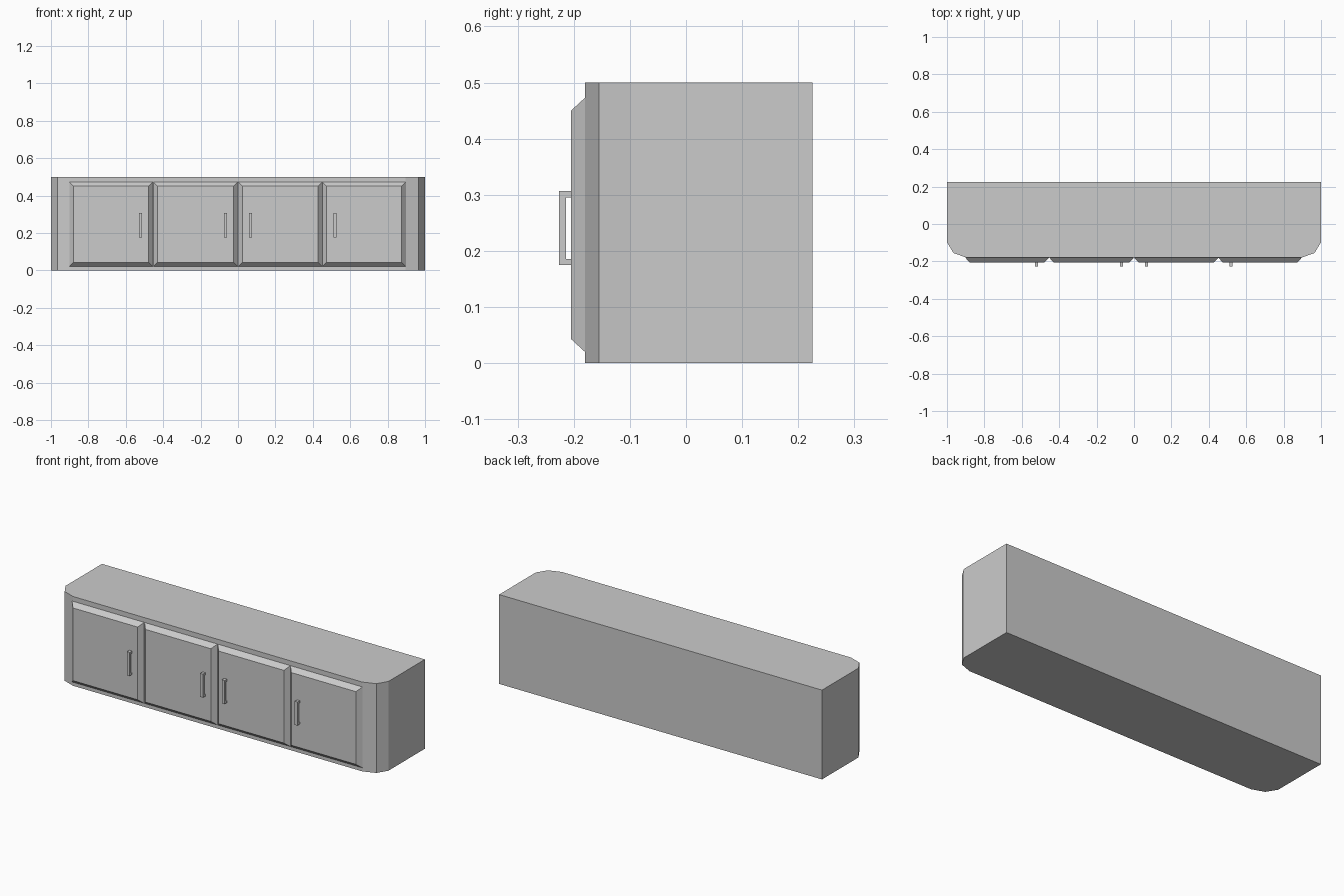
import bpy, bmesh

if "Cube" in bpy.data.objects:
    bpy.data.objects.remove(bpy.data.objects["Cube"])


def make_object(name, verts, faces):
    mesh = bpy.data.meshes.new(name)
    mesh.from_pydata(verts, [], faces)
    bm = bmesh.new()
    bm.from_mesh(mesh)
    bmesh.ops.recalc_face_normals(bm, faces=bm.faces)
    bm.to_mesh(mesh)
    bm.free()
    obj = bpy.data.objects.new(name, mesh)
    bpy.context.collection.objects.link(obj)
    return obj


def loft(name, start, end):
    """Join two matching outlines into a closed solid."""
    n = len(start)
    sides = [(i, (i + 1) % n, n + (i + 1) % n, n + i) for i in range(n)]
    caps = [tuple(range(n)), tuple(range(n, 2 * n))]
    return make_object(name, start + end, sides + caps)


# Cabinet body: plan outline with faceted front corners
half = [(1, 0.225), (1, -0.098), (0.965, -0.155), (0.895, -0.18)]
plan = half + [(-x, y) for x, y in reversed(half)]
loft("cabinet_body", [(x, y, 0) for x, y in plan], [(x, y, 0.5) for x, y in plan])

FACE_Y, DOOR_Y = -0.18, -0.205


def door(name, x0, x1, z0=0.02, z1=0.473, inset=0.023):
    def rect(d, y):
        return [(x0 + d, y, z0 + d), (x1 - d, y, z0 + d),
                (x1 - d, y, z1 - d), (x0 + d, y, z1 - d)]
    loft(name, rect(0, FACE_Y), rect(inset, DOOR_Y))


def handle(name, x, width=0.017):
    # U-shaped side profile in (y, z), extruded across the width
    root, grip, tip = DOOR_Y + 0.003, -0.2135, -0.2265
    profile = [(root, 0.175), (tip, 0.175), (tip, 0.307), (root, 0.307),
               (root, 0.295), (grip, 0.295), (grip, 0.186), (root, 0.186)]
    loft(name, [(x - width / 2, y, z) for y, z in profile],
         [(x + width / 2, y, z) for y, z in profile])


# Four bevelled doors, each with a bar handle
doors = [(-0.902, -0.455, -0.521), (-0.453, -0.001, -0.067),
         (0.001, 0.451, 0.067), (0.451, 0.897, 0.518)]
for i, (x0, x1, hx) in enumerate(doors, 1):
    door(f"door_{i}", x0, x1)
    handle(f"door_handle_{i}", hx)
